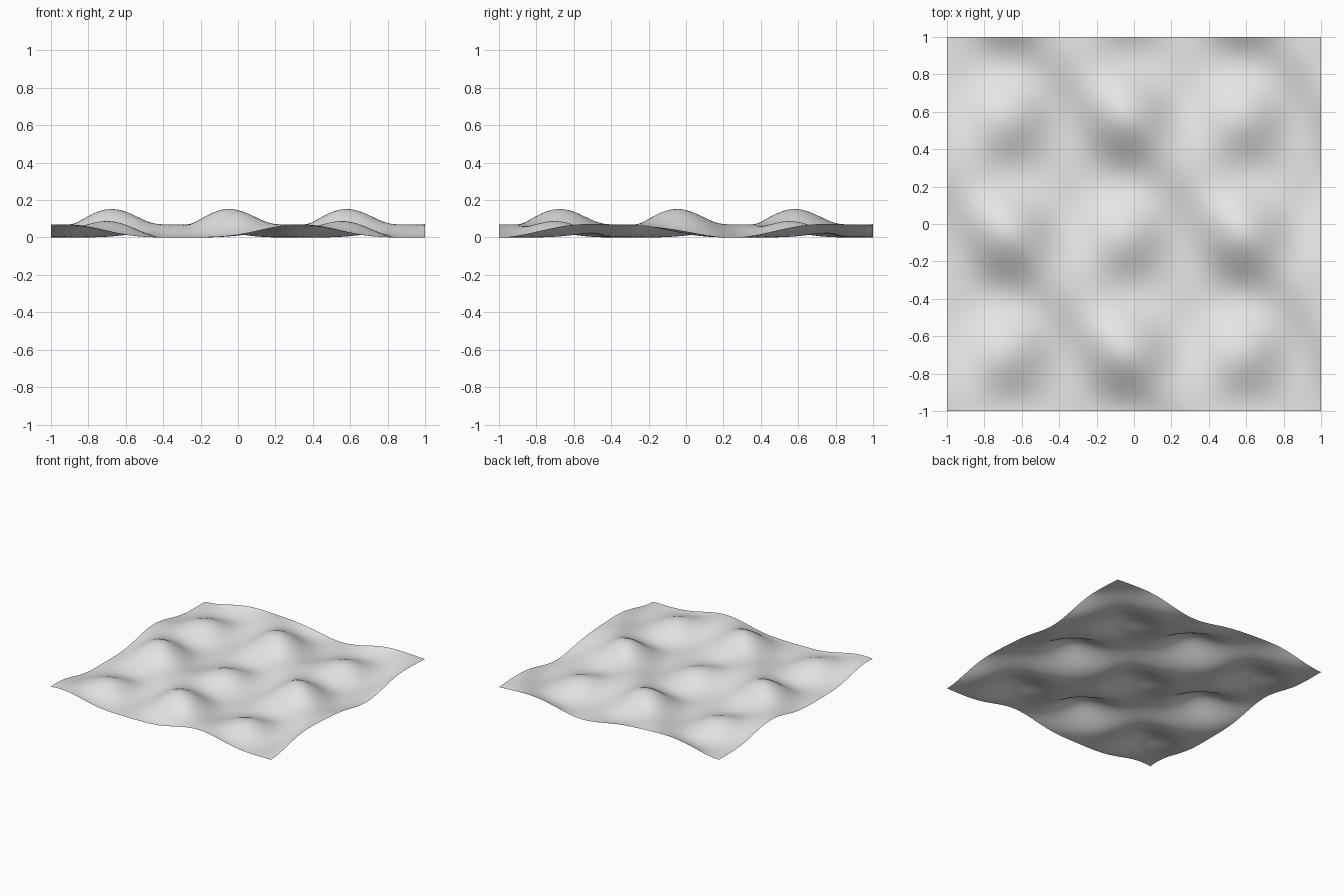
import bpy, bmesh
from math import cos

# Remove the default cube
cube = bpy.data.objects.get("Cube")
if cube:
    bpy.data.objects.remove(cube, do_unlink=True)

WAVES = 5.0          # wave number; the pattern repeats every 2*pi/5
SEGMENTS = 120


def ridge(x, y):
    """Long diagonal swell with flat troughs."""
    return 0.07 * cos(WAVES / 2 * (x + y - 0.59)) ** 4


def bump(x, y):
    """Checker of round mounds."""
    return 0.087 * (cos(WAVES * (x + 0.07)) * cos(WAVES * (y + 0.07))) ** 2


# Grey material
grey = bpy.data.materials.new("soft grey")
grey.use_nodes = True
color = (0.8, 0.8, 0.8, 1)
grey.diffuse_color = color
grey.node_tree.nodes["Principled BSDF"].inputs["Base Color"].default_value = color

# Wavy sheet
bm = bmesh.new()
bmesh.ops.create_grid(bm, x_segments=SEGMENTS, y_segments=SEGMENTS, size=1)
for v in bm.verts:
    v.co.z = ridge(v.co.x, v.co.y) + bump(v.co.x, v.co.y)
lowest = min(v.co.z for v in bm.verts)
bmesh.ops.translate(bm, verts=bm.verts, vec=(0, 0, -lowest))
for f in bm.faces:
    f.smooth = True

mesh = bpy.data.meshes.new("wavy_sheet")
bm.to_mesh(mesh)
bm.free()
mesh.materials.append(grey)
sheet = bpy.data.objects.new("wavy_sheet", mesh)
bpy.context.collection.objects.link(sheet)
